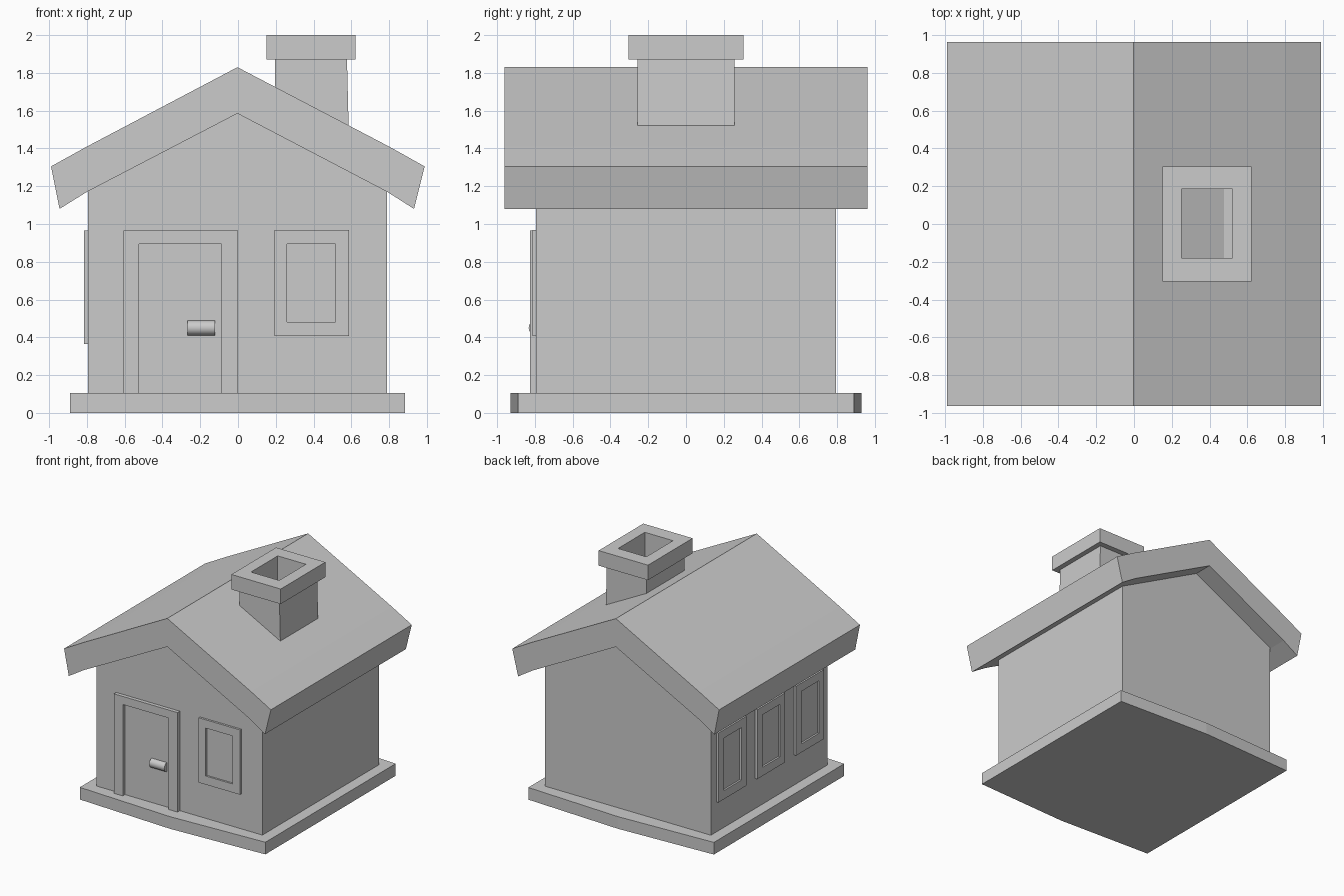
import bpy, bmesh, math

if "Cube" in bpy.data.objects:
    bpy.data.objects.remove(bpy.data.objects["Cube"])

# Axis mappings from (u, v, depth) to world space
UP = lambda u, v, d: (u, v, d)
FRONT = lambda u, v, d: (u, -d, v)
LEFT = lambda u, v, d: (-d, u, v)


def rect(u0, u1, v0, v1):
    return [(u0, v0), (u1, v0), (u1, v1), (u0, v1)]


def loft(name, sections, place):
    """Skin a solid through (outline, depth) sections and close both ends."""
    bm = bmesh.new()
    loops = [[bm.verts.new(place(u, v, d)) for u, v in pts] for pts, d in sections]
    n = len(loops[0])
    for a, b in zip(loops, loops[1:]):
        for i in range(n):
            j = (i + 1) % n
            bm.faces.new((a[i], a[j], b[j], b[i]))
    bm.faces.new(loops[0])
    bm.faces.new(loops[-1])
    bmesh.ops.recalc_face_normals(bm, faces=bm.faces)
    mesh = bpy.data.meshes.new(name)
    bm.to_mesh(mesh)
    bm.free()
    obj = bpy.data.objects.new(name, mesh)
    bpy.context.collection.objects.link(obj)
    return obj


def prism(name, outline, d0, d1, place):
    return loft(name, [(outline, d0), (outline, d1)], place)


def window(name, u0, u1, v0, v1, wall, place):
    outer = rect(u0, u1, v0, v1)
    inner = rect(u0 + 0.068, u1 - 0.073, v0 + 0.074, v1 - 0.072)
    loft(name, [(outer, wall - 0.03), (outer, wall + 0.018),
                (inner, wall + 0.018), (inner, wall + 0.002)], place)


# Foundation slab, slightly bowed at front and back
slab = [(-0.89, -0.89), (0, -0.93), (0.885, -0.89), (0.885, 0.89), (0, 0.93), (-0.89, 0.89)]
prism("foundation", slab, 0, 0.105, UP)

# House body with gabled top
body = [(-0.795, 0.09), (0.79, 0.09), (0.79, 1.18), (0, 1.6), (-0.795, 1.18)]
prism("walls", body, -0.795, 0.795, FRONT)

# Thick gable roof
roof = [(-0.99, 1.305), (-0.8, 1.41), (-0.003, 1.83), (0.8, 1.41), (0.988, 1.305),
        (0.932, 1.08), (0.79, 1.17), (-0.003, 1.585), (-0.8, 1.17), (-0.945, 1.08)]
prism("roof", roof, -0.962, 0.962, FRONT)

# Chimney with wider cap and open flue
cap = rect(0.15, 0.622, -0.305, 0.305)
flue = rect(0.25, 0.52, -0.18, 0.185)
loft("chimney", [(rect(0.197, 0.587, -0.258, 0.258), 1.46),
                 (rect(0.197, 0.577, -0.258, 0.258), 1.87),
                 (cap, 1.87), (cap, 2.0), (flue, 2.0), (flue, 1.58)], UP)

# Door frame, door leaf and handle
frame = [(-0.607, 0.1), (-0.607, 0.965), (0, 0.965), (0, 0.1),
         (-0.087, 0.1), (-0.087, 0.895), (-0.523, 0.895), (-0.523, 0.1)]
prism("door_frame", frame, 0.77, 0.827, FRONT)
prism("door", rect(-0.53, -0.08, 0.1, 0.9), 0.76, 0.797, FRONT)
bpy.ops.mesh.primitive_cylinder_add(vertices=16, radius=0.04, depth=0.145,
                                    location=(-0.195, -0.793, 0.45),
                                    rotation=(0, math.pi / 2, 0))
bpy.context.object.name = "door_handle"
bpy.ops.object.shade_smooth_by_angle(angle=math.radians(35))

# Windows: one in front, three along the left wall
window("front_window", 0.192, 0.588, 0.407, 0.967, 0.795, FRONT)
for i, y in enumerate((-0.53, 0.0, 0.53)):
    window(f"left_window_{i + 1}", y - 0.19, y + 0.19, 0.365, 0.965, 0.797, LEFT)
